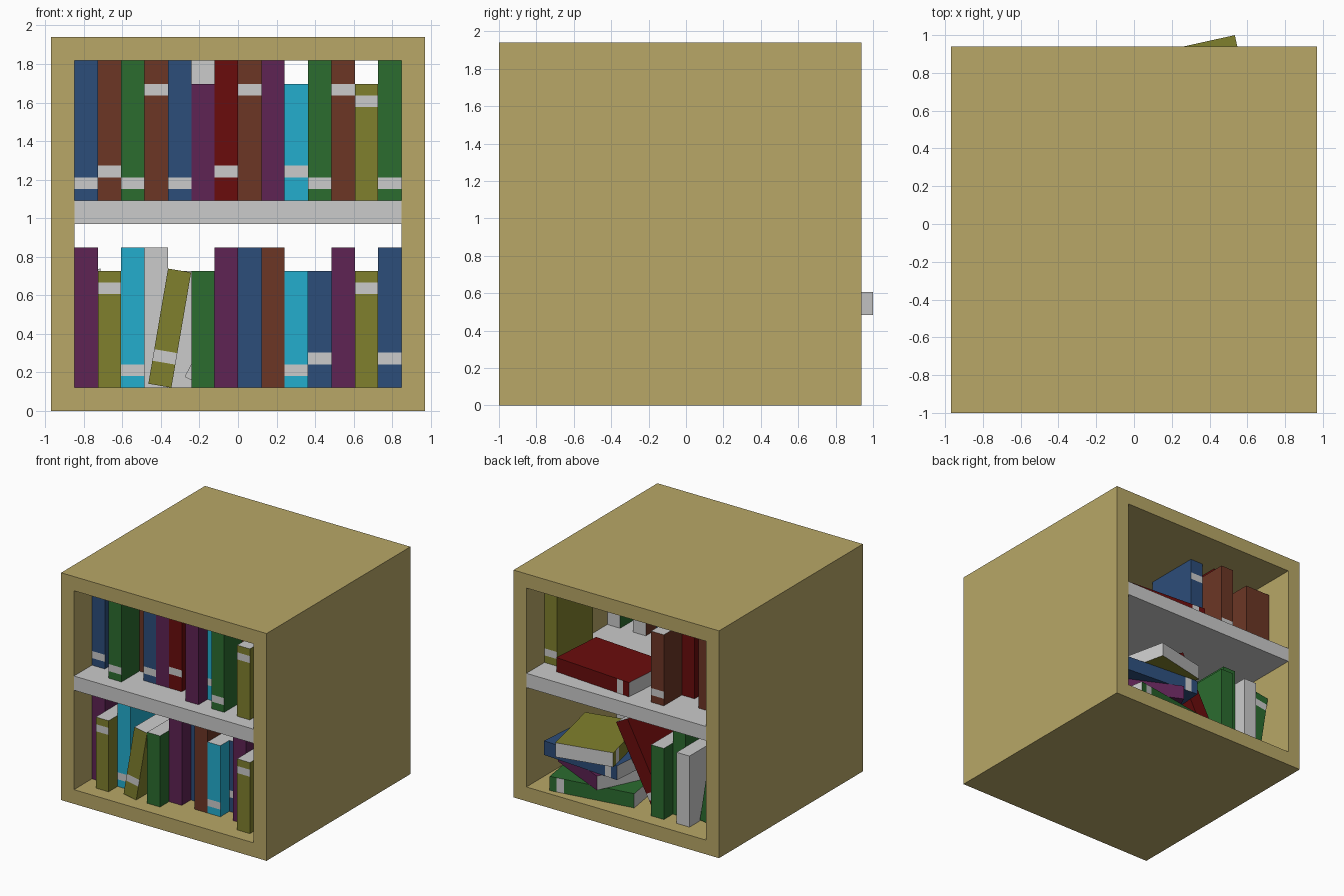
import bpy, bmesh
from math import radians, cos, sin
from mathutils import Matrix, Vector

if "Cube" in bpy.data.objects:
    bpy.data.objects.remove(bpy.data.objects["Cube"])

V = 0.1212          # one grid cell
Y_SHIFT = -0.03     # keeps the whole model centred


def lin(c):
    c /= 255
    return c / 12.92 if c <= 0.04045 else ((c + 0.055) / 1.055) ** 2.4


PALETTE = {
    "tan": (184, 167, 103), "white": (203, 203, 203), "red": (106, 12, 12),
    "blue": (44, 77, 122), "brown": (108, 54, 37), "green": (43, 108, 47),
    "purple": (94, 35, 84), "cyan": (35, 174, 206), "olive": (128, 128, 45),
}
MATS = {}
for key, rgb in PALETTE.items():
    m = bpy.data.materials.new(key)
    m.diffuse_color = (*[lin(c) for c in rgb], 1)
    m.use_nodes = True
    m.node_tree.nodes["Principled BSDF"].inputs["Base Color"].default_value = m.diffuse_color
    MATS[key] = m

WORLD = Matrix.Translation((0, Y_SHIFT, 0)) @ Matrix.Scale(V, 4)


def finish(name, bm, mats):
    me = bpy.data.meshes.new(name)
    bm.to_mesh(me)
    bm.free()
    for k in mats:
        me.materials.append(MATS[k])
    ob = bpy.data.objects.new(name, me)
    bpy.context.collection.objects.link(ob)
    return ob


def cube(lo, hi):
    bm = bmesh.new()
    bmesh.ops.create_cube(bm, size=1)
    for v in bm.verts:
        v.co = Vector([lo[i] + (v.co[i] + 0.5) * (hi[i] - lo[i]) for i in range(3)])
    return bm


def book(name, color, h, label, matrix, depth=4):
    """Spine at y=0, pages on top, bottom and fore edge, label band on spine."""
    bm = cube((0, 0, 0), (1, depth, h))
    if label is not None:
        for z in (label, label + 0.5):
            bmesh.ops.bisect_plane(bm, geom=bm.verts[:] + bm.edges[:] + bm.faces[:],
                                   plane_co=(0, 0, z), plane_no=(0, 0, 1))
    bm.normal_update()
    for f in bm.faces:
        c, n = f.calc_center_median(), f.normal
        pages = abs(n.z) > 0.5 or n.y > 0.5
        band = n.y < -0.5 and label is not None and label < c.z < label + 0.5
        f.material_index = 1 if pages or band else 0
    bm.transform(WORLD @ matrix)
    return finish(name, bm, [color, "white"])


def T(x, y, z):
    return Matrix.Translation((x, y, z))


def R(deg, axis):
    return Matrix.Rotation(radians(deg), 4, axis)


# Cabinet: square tube open at front and back
bm = bmesh.new()
rings = []
for y in (-8, 8):
    for s, z0, z1 in ((8, 0, 16), (7, 1, 15)):
        rings.append([bm.verts.new((x, y, z)) for x, z in
                      ((-s, z0), (s, z0), (s, z1), (-s, z1))])
fo, fi, bo, bi = rings
for a, b in ((fo, fi), (fi, bi), (bi, bo), (bo, fo)):
    for i in range(4):
        j = (i + 1) % 4
        bm.faces.new((a[i], a[j], b[j], b[i]))
bmesh.ops.recalc_face_normals(bm, faces=bm.faces)
bm.transform(WORLD)
finish("cabinet", bm, ["tan"])

# Shelf
bm = cube((-7, -8, 8), (7, 8, 9))
bm.transform(WORLD)
finish("shelf", bm, ["white"])

# Front rows: column, colour, height, label height, setback
upper = [
    (0, "blue", 6, .5, 2), (1, "brown", 6, 1, 3), (2, "green", 6, .5, 1),
    (3, "brown", 6, 4.5, 3), (4, "blue", 6, .5, 2), (5, "purple", 5, None, 2),
    (6, "red", 6, 1, 2), (7, "brown", 6, 4.5, 3), (8, "purple", 6, None, 1),
    (9, "cyan", 5, 1, 2), (10, "green", 6, .5, 1), (11, "brown", 6, 4.5, 3),
    (12, "olive", 5, 4, 1), (13, "green", 6, .5, 3)]
lower = [
    (0, "purple", 6, None, 2), (1, "olive", 5, 4, 1), (2, "cyan", 6, .5, 2),
    (5, "green", 5, None, 1), (6, "purple", 6, None, 2), (7, "blue", 6, None, 3),
    (8, "brown", 6, None, 2), (9, "cyan", 5, .5, 2), (10, "blue", 5, 1, 3),
    (11, "purple", 6, None, 2), (12, "olive", 5, 4, 1), (13, "blue", 6, 1, 2)]
for row, z, books in (("upper", 9, upper), ("lower", 1, lower)):
    for col, color, h, label, d in books:
        book(f"{row}_front_book_{col}", color, h, label, T(col - 7, d - 8, z))

# Back rows, spines turned to the back: colour, height, label, column, setback
back_upper = [("olive", 6, .5, 1, 2), ("blue", 6, 4.5, 9, 3), ("brown", 5, .5, 10, 1),
              ("red", 6, None, 11, 3), ("brown", 5, None, 13, 2), ("brown", 5, None, 14, 2)]
back_lower = [("green", 5, None, 10, 1), ("green", 6, None, 11, 2), ("white", 5, None, 12, 1)]
for row, z, books in (("upper", 9, back_upper), ("lower", 1, back_lower)):
    for color, h, label, u, d in books:
        book(f"{row}_back_book_{u}", color, h, label, T(8 - u, 8 - d, z) @ R(180, 'Z'))

# Leaning books
book("leaning_front_book", "olive", 5, 1, T(-2.85, -7, 1) @ R(9.7, 'Y') @ T(-1, 0, 0))
book("leaning_back_book", "red", 6, .5, T(-1.4, 6, 1) @ R(180, 'Z') @ R(-28, 'Y'))
book("leaning_side_book", "green", 5, 4,
     T(-6.1, 6, 1) @ R(180, 'Z') @ R(9, 'Y') @ T(-1, 0, 0))


# Books lying flat: the book's height runs along angle a
def lying(name, color, h, label, u, d, z, a):
    c, s = cos(radians(a)), sin(radians(a))
    basis = Matrix(((0, s, c, 8 - u), (0, -c, s, 8 - d), (1, 0, 0, z), (0, 0, 0, 1)))
    book(name, color, h, label, basis)


lying("shelf_flat_book", "red", 6, .5, 8.4, .84, 9, -4.4)
lying("stack_book_1", "green", 6, 5, 8.45, 1.35, 1, 9)
lying("stack_book_2", "purple", 5, None, 6.2, .4, 2, -25.5)
lying("stack_book_3", "blue", 6, .5, 7.6, .65, 3, -4.3)
lying("stack_book_4", "olive", 5, 4, 6.42, 5.25, 4, 102.5)
